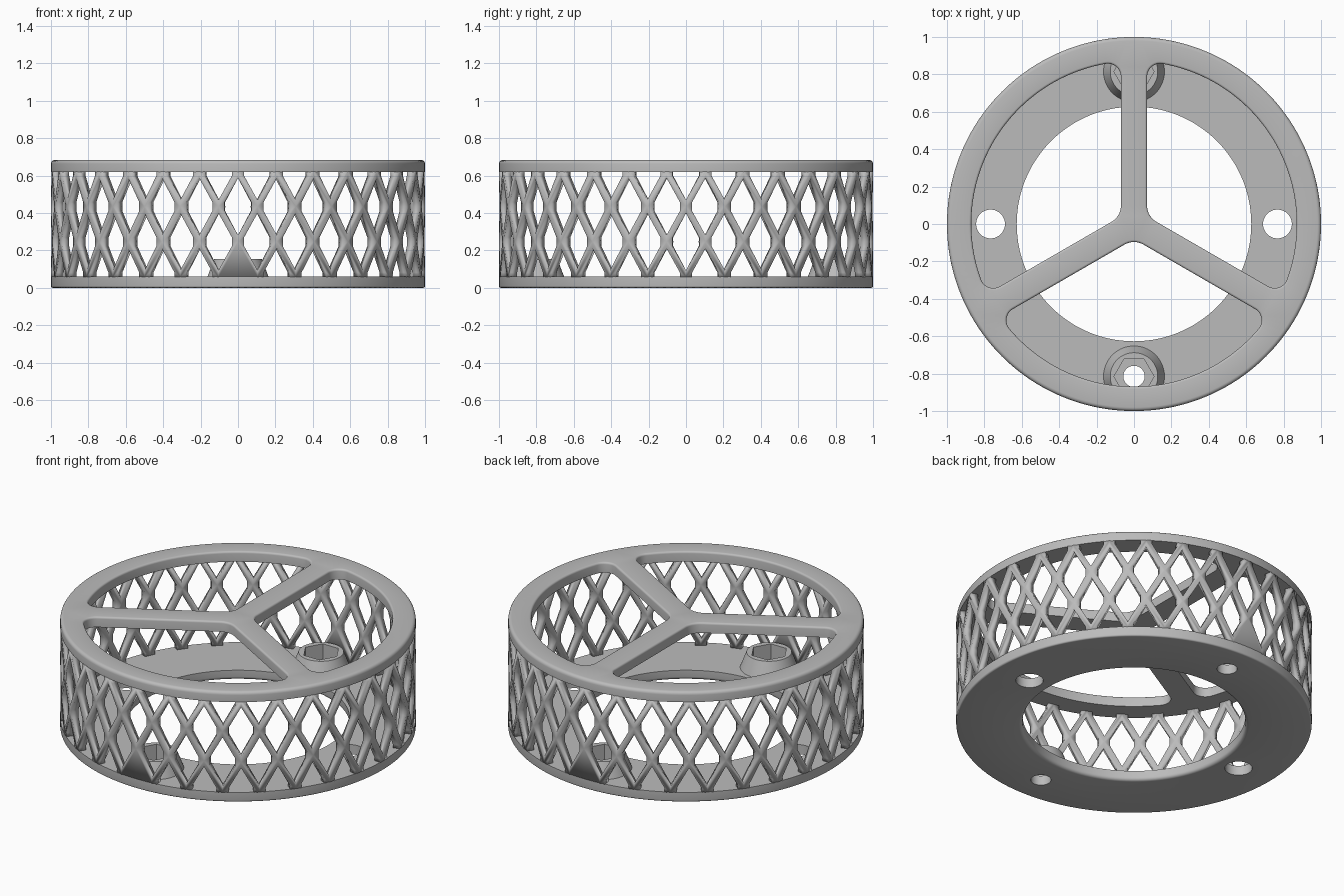
import bpy, bmesh, math
from math import sin, cos, asin, radians, pi

if "Cube" in bpy.data.objects:
    bpy.data.objects.remove(bpy.data.objects["Cube"])

grey = bpy.data.materials.new("plain_grey")
grey.diffuse_color = (0.5, 0.5, 0.5, 1)
grey.use_nodes = True
grey.node_tree.nodes["Principled BSDF"].inputs["Base Color"].default_value = grey.diffuse_color


def finish(name, bm):
    me = bpy.data.meshes.new(name)
    bm.to_mesh(me)
    bm.free()
    me.materials.append(grey)
    ob = bpy.data.objects.new(name, me)
    bpy.context.collection.objects.link(ob)
    bpy.ops.object.select_all(action='DESELECT')
    ob.select_set(True)
    bpy.context.view_layer.objects.active = ob
    bpy.ops.object.shade_smooth_by_angle(angle=radians(30))
    return ob


def circle(r, n, x=0, y=0):
    """Outline as a function of its offset d."""
    return lambda d: [(x + (r + d) * cos(2 * pi * i / n), y + (r + d) * sin(2 * pi * i / n))
                      for i in range(n)]


def arc(cx, cy, r, a0, a1, n):
    return [(cx + r * cos(a0 + (a1 - a0) * i / n), cy + r * sin(a0 + (a1 - a0) * i / n))
            for i in range(n + 1)]


def window(turn, w=0.07, R=0.87, r_in=0.10, r_out=0.07):
    """Rounded sector opening between two spokes."""
    s = radians(60)
    c_in = (w + r_in) / sin(s)
    phi = s - asin((w + r_out) / (R - r_out))
    cx, cy = (R - r_out) * cos(phi), (R - r_out) * sin(phi)

    def outline(d):
        p = arc(0, 0, R + d, -phi, phi, 40)
        p += arc(cx, cy, r_out + d, phi, radians(150), 10)[1:]
        p += arc(c_in, 0, r_in + d, radians(150), radians(210), 8)
        p += arc(cx, -cy, r_out + d, radians(210), 2 * pi - phi, 10)[:-1]
        return [(x * cos(turn) - y * sin(turn), x * sin(turn) + y * cos(turn)) for x, y in p]
    return outline


def plate(name, parts):
    """Walls for each (outline, [(z, offset), ...]) plus flat caps."""
    bm = bmesh.new()
    caps = ([], [])
    for outline, levels in parts:
        loops = [[bm.verts.new((x, y, z)) for x, y in outline(d)] for z, d in levels]
        n = len(loops[0])
        for a, b in zip(loops, loops[1:]):
            for i in range(n):
                k = (i + 1) % n
                bm.faces.new((a[i], a[k], b[k], b[i]))
        for cap, loop in zip(caps, (loops[0], loops[-1])):
            cap += [bm.edges.get((loop[i], loop[(i + 1) % n])) for i in range(n)]
    for cap in caps:
        bmesh.ops.triangle_fill(bm, use_beauty=True, use_dissolve=False, edges=cap)
    bmesh.ops.recalc_face_normals(bm, faces=bm.faces[:])
    return finish(name, bm)


def round_top(z, r, side, n=4):
    """Quarter round ending at height z; side is -1 for outer edges, 1 for holes."""
    return [(z - r + r * sin(pi / 2 * i / n), side * r * (1 - cos(pi / 2 * i / n)))
            for i in range(n + 1)]


def round_bottom(z, r, side, n=4):
    return [(2 * z - h, d) for h, d in reversed(round_top(z, r, side, n))]


BASE_Z, RIM_Z, TOP_Z = 0.06, 0.62, 0.683
SCREW_Y = 0.815

# Base ring with two plain holes and two screw holes
flat = [(0, 0), (BASE_Z, 0)]
plate("base_ring", [
    (circle(1, 160), round_bottom(0, 0.01, -1) + [(BASE_Z, 0)]),
    (circle(0.627, 120), round_bottom(0, 0.02, 1) + [(BASE_Z, 0)]),
    (circle(0.077, 40, 0.767), flat), (circle(0.077, 40, -0.767), flat),
    (circle(0.057, 40, 0, SCREW_Y), flat), (circle(0.057, 40, 0, -SCREW_Y), flat)])

# Top rim with three spokes and softened upper edges
plate("top_rim_and_spokes",
      [(circle(1, 160), [(RIM_Z, 0)] + round_top(TOP_Z, 0.02, -1))] +
      [(window(radians(a)), [(RIM_Z, 0)] + round_top(TOP_Z, 0.012, 1)) for a in (-90, 30, 150)])

# Tapered screw bosses with hexagonal pockets
for side, label in ((-1, "front"), (1, "back")):
    y = side * SCREW_Y
    plate(label + "_screw_boss", [
        (circle(0.165, 64, 0, y), [(BASE_Z - 0.005, 0), (0.155, -0.038)]),
        (circle(0.107, 6, 0, y), [(BASE_Z - 0.005, 0), (0.155, 0)])])

# Diamond lattice wall: rows of rhombic cells with clipped holes
COUNT, DEPTH = 30, 0.04
Z0, Z1 = BASE_Z - 0.002, RIM_Z + 0.002
h = (Z1 - Z0) / 3
a = pi / COUNT                     # half cell width
b, t = a - 0.0195, a - 0.033       # hole half width, clipped half width
hh = h * b / a
s = hh * (1 - t / b)
bm = bmesh.new()
for row in range(4):
    for i in range(COUNT):
        mid = -pi / 2 + 2 * a * (i + 0.5 * (row % 2))
        for up in (1, -1):
            if (row == 0 and up < 0) or (row == 3 and up > 0):
                continue
            faces = []
            for m in (1, -1):
                if row == 0 and i in (0, COUNT // 2):    # closed cells beside the bosses
                    faces.append(((0, 0), (m * a, 0), (0, h)))
                else:
                    faces.append(((m * a, 0), (0, h), (0, hh), (m * t, s)))
                    faces.append(((m * a, 0), (m * t, s), (m * t, 0)))
            for f in faces:
                vs = [bm.verts.new((cos(mid + u), sin(mid + u), Z0 + row * h + up * v))
                      for u, v in f]
                face = bm.faces.new(vs)
                face.normal_update()
                c = face.calc_center_median()
                if face.normal.x * c.x + face.normal.y * c.y < 0:
                    face.normal_flip()
bmesh.ops.remove_doubles(bm, verts=bm.verts[:], dist=0.0005)
lattice = finish("lattice_wall", bm)
mod = lattice.modifiers.new("depth", 'SOLIDIFY')
mod.thickness = DEPTH
mod.offset = -1
